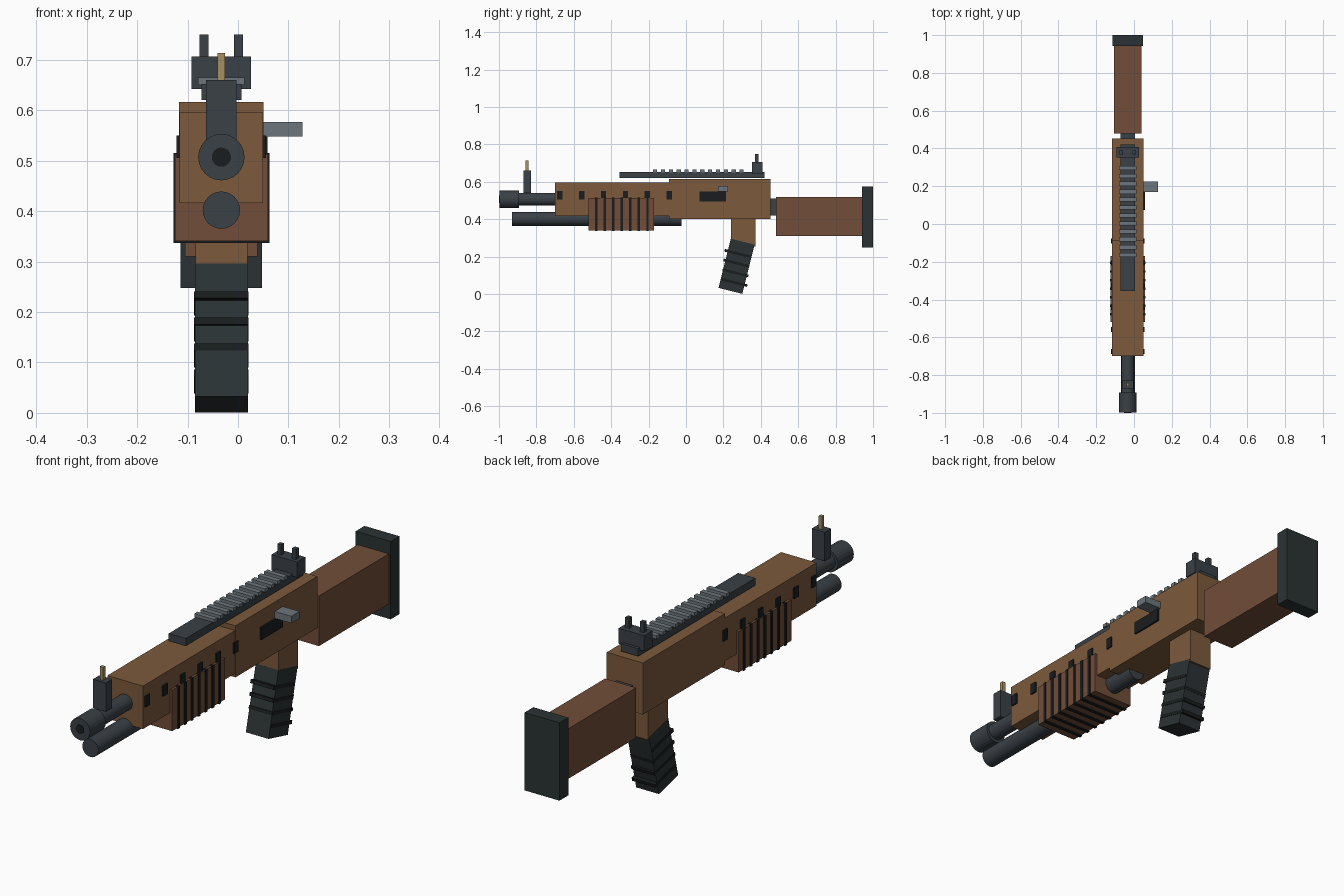
import bpy, math
from mathutils import Vector

if "Cube" in bpy.data.objects:
    bpy.data.objects.remove(bpy.data.objects["Cube"])

CX = -0.033  # centre line of the body


def mat(name, rgb):
    m = bpy.data.materials.new(name)
    m.diffuse_color = (*rgb, 1)
    m.use_nodes = True
    m.node_tree.nodes["Principled BSDF"].inputs["Base Color"].default_value = m.diffuse_color
    return m


TAN = mat("tan_wood", (0.20, 0.10, 0.045))
WOOD = mat("red_wood", (0.165, 0.075, 0.04))
STEEL = mat("dark_steel", (0.042, 0.052, 0.062))
RUBBER = mat("rubber", (0.024, 0.032, 0.034))
BLACK = mat("black", (0.01, 0.012, 0.013))
GREY = mat("grey_steel", (0.15, 0.18, 0.20))
BRASS = mat("brass", (0.38, 0.28, 0.13))


def box(name, x, y, z, m, tilt=0):
    """Box from (min, max) ranges, optionally tilted about x."""
    r = (x, y, z)
    bpy.ops.mesh.primitive_cube_add(size=1, location=[(a + b) / 2 for a, b in r])
    o = bpy.context.object
    o.name = name
    o.scale = [b - a for a, b in r]
    o.rotation_euler.x = tilt
    o.data.materials.append(m)
    return o


def mid(half, cx=CX):
    return (cx - half, cx + half)


def around(c, size):
    return (c - size / 2, c + size / 2)


def rod(name, z, r, y0, y1, m):
    bpy.ops.mesh.primitive_cylinder_add(
        vertices=24, radius=r, depth=y1 - y0,
        location=(CX, (y0 + y1) / 2, z), rotation=(math.pi / 2, 0, 0))
    o = bpy.context.object
    o.name = name
    o.data.materials.append(m)
    return o


# Body
box("receiver", mid(0.084), (-0.09, 0.452), (0.40, 0.616), TAN)
box("handguard", mid(0.0825), (-0.70, -0.09), (0.416, 0.596), TAN)
for i in range(6):
    box(f"vent_slot_{i}", mid(0.089), around(-0.675 + 0.117 * i, 0.028), (0.505, 0.55), BLACK)

# Barrel and magazine tube
rod("barrel", 0.507, 0.034, -0.90, -0.65, STEEL)
rod("muzzle", 0.507, 0.046, -0.998, -0.893, STEEL)
rod("bore", 0.507, 0.019, -1.0, -0.95, BLACK)
rod("magazine_tube", 0.402, 0.037, -0.93, -0.025, STEEL)

# Pump grip with ribs
box("pump", mid(0.092), (-0.52, -0.17), (0.341, 0.513), WOOD)
for i in range(7):
    box(f"pump_rib_{i}", mid(0.095), around(-0.479 + 0.0455 * i, 0.013), (0.337, 0.515), BLACK)

# Top rail with teeth
box("rail", mid(0.0395), (-0.355, 0.42), (0.62, 0.652), STEEL)
for i in range(12):
    box(f"rail_tooth_{i}", mid(0.046), around(-0.165 + 0.042 * i, 0.022), (0.650, 0.665), GREY)

# Sights
box("front_sight_base", mid(0.03), (-0.87, -0.828), (0.54, 0.66), STEEL)
box("front_sight_bead", mid(0.0075), (-0.857, -0.842), (0.655, 0.714), BRASS)
box("rear_sight_base", mid(0.059), (0.353, 0.408), (0.642, 0.707), STEEL)
for s in (-1, 1):
    box(f"rear_sight_post_{s}", mid(0.009, CX + s * 0.034), (0.369, 0.388), (0.70, 0.75), STEEL)

# Ejection port and bolt handle on the right side
box("ejection_port", (0.03, 0.058), (0.073, 0.215), (0.496, 0.548), BLACK)
box("bolt_handle", (0.04, 0.128), (0.17, 0.224), (0.548, 0.577), GREY)

# Stock
box("stock_neck", mid(0.038), (0.44, 0.49), (0.42, 0.51), STEEL)
box("stock", mid(0.072), (0.48, 0.945), (0.31, 0.52), WOOD)
box("butt_pad", mid(0.081), (0.942, 1.0), (0.248, 0.574), RUBBER)

# Pistol grip, tilted forward at the bottom
TILT = -math.radians(14)
box("grip_block", mid(0.0515), (0.24, 0.372), (0.254, 0.41), TAN)
box("grip", mid(0.0525), around(0.2705, 0.131), around(0.1485, 0.271), RUBBER, TILT)
for i in range(4):
    t = i / 3
    box(f"grip_rib_{i}", mid(0.054), around(0.275 - 0.016 * t, 0.142),
        around(0.217 - 0.155 * t, 0.014), BLACK, TILT)
